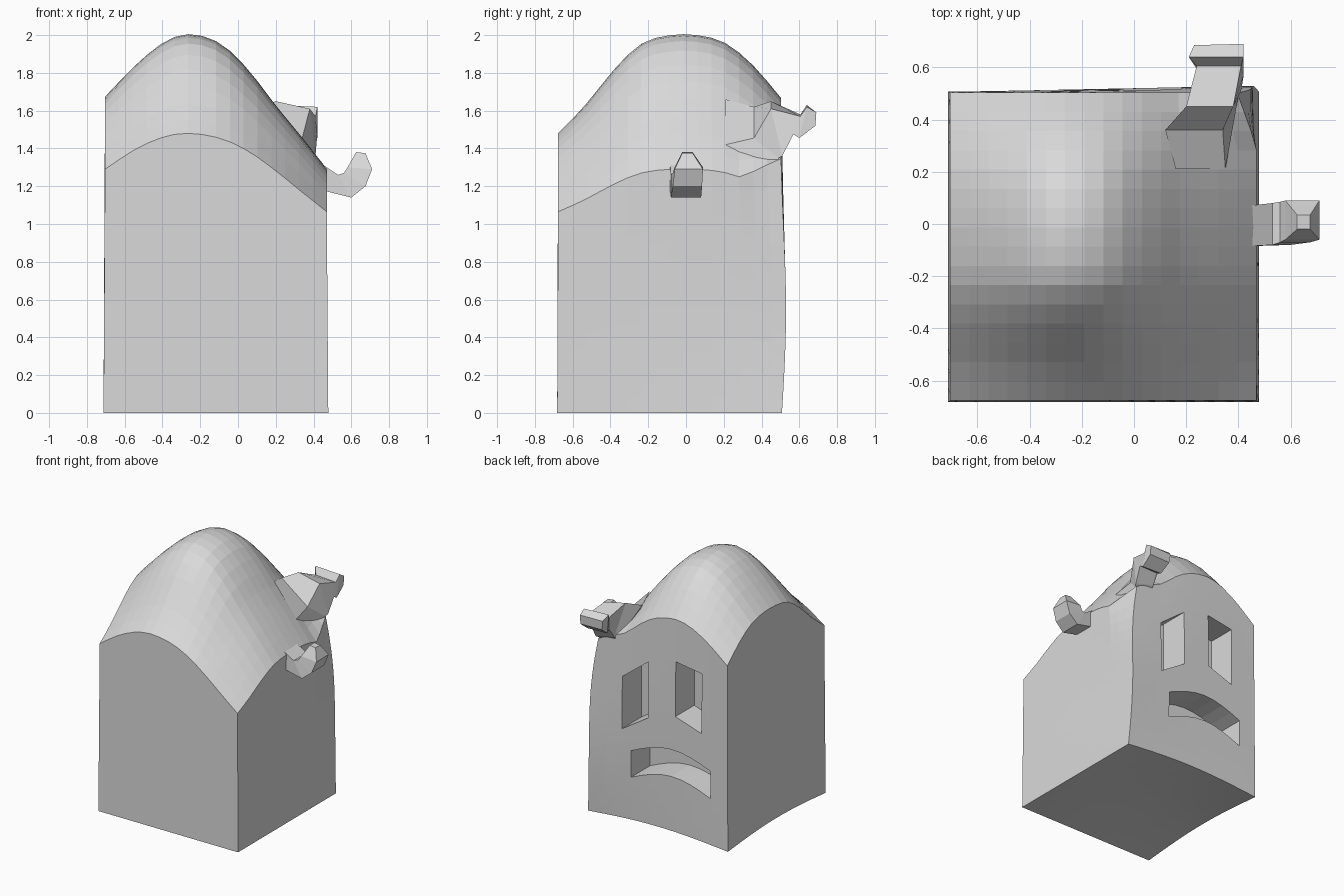
import bpy, bmesh, math

if "Cube" in bpy.data.objects:
    bpy.data.objects.remove(bpy.data.objects["Cube"])

stone = bpy.data.materials.new("plain_grey")
stone.diffuse_color = (0.7, 0.7, 0.7, 1)
stone.use_nodes = True
stone.node_tree.nodes["Principled BSDF"].inputs["Base Color"].default_value = stone.diffuse_color


def finish(bm, name):
    bmesh.ops.recalc_face_normals(bm, faces=bm.faces)
    me = bpy.data.meshes.new(name)
    bm.to_mesh(me)
    bm.free()
    me.materials.append(stone)
    ob = bpy.data.objects.new(name, me)
    bpy.context.collection.objects.link(ob)
    return ob


def loft(name, sections):
    """Closed skin through a list of four-point sections."""
    bm = bmesh.new()
    rings = [[bm.verts.new(p) for p in s] for s in sections]
    for a, b in zip(rings, rings[1:]):
        for i in range(4):
            j = (i + 1) % 4
            bm.faces.new((a[i], a[j], b[j], b[i]))
    bm.faces.new(rings[0])
    bm.faces.new(rings[-1])
    return finish(bm, name)


def curve(xs, ys, x):
    """Smooth (Hermite) interpolation through the profile points."""
    n = len(xs)
    i = 0
    while i < n - 2 and x > xs[i + 1]:
        i += 1

    def slope(k):
        a, b = max(k - 1, 0), min(k + 1, n - 1)
        return (ys[b] - ys[a]) / (xs[b] - xs[a])
    d = xs[i + 1] - xs[i]
    t = (x - xs[i]) / d
    return ((1 + 2 * t) * (1 - t) ** 2 * ys[i] + t * (1 - t) ** 2 * d * slope(i)
            + t * t * (3 - 2 * t) * ys[i + 1] + t * t * (t - 1) * d * slope(i + 1))


# Domed top: front edge profile, ridge profile and the blend between them
PX = [-.712, -.55, -.4, -.27, -.1, .05, .2, .35, .478]
FRONT = [1.29, 1.395, 1.46, 1.48, 1.455, 1.39, 1.285, 1.165, 1.065]
RIDGE = [1.67, 1.835, 1.955, 2.0, 1.955, 1.82, 1.63, 1.45, 1.29]
PY = [-.682, -.55, -.36, -.23, -.08, .06, .21, .36, .508]
BLEND = [0, .26, .7, .92, 1, 1, .92, .69, .36]


def top(x, y):
    f, r = curve(PX, FRONT, x), curve(PX, RIDGE, x)
    return f + (r - f) * curve(PY, BLEND, y)


# Body: subdivided box pulled up to the dome, sides slightly warped
bm = bmesh.new()
bmesh.ops.create_cube(bm, size=1)
bmesh.ops.subdivide_edges(bm, edges=bm.edges, cuts=15, use_grid_fill=True)
for v in bm.verts:
    u, w, h = (c + .5 for c in v.co)
    x, y = -.712 + 1.19 * u, -.682 + 1.19 * w
    wave = math.sin(math.pi * h)
    # upper back corner rises towards the arm growing out of it
    k = max(0, (y - .3) / .208) * max(0, (x - .15) / .328) * h ** 8
    lift = .035 * (math.sin(math.pi * u) * w + math.sin(math.pi * w) * (1 - u))
    z = h * top(x, y) + .2 * k + lift * (1 - h) ** 4
    y += .024 * wave * u * max(0, w - .5) * 2 + .005 * (1 - 2 * w) * h
    x += -.018 * wave * u * w - .075 * k + .008 * (1 - 2 * u) * h
    v.co = (x, y, z)
body = finish(bm, "body")


# Face carved into the back: two slanted eyes and a frowning mouth
def slot(x, low, high):
    return [(x, .285, low), (x, .75, low), (x, .75, high), (x, .285, high)]


cutters = [
    loft("eye_cutter_a", [slot(-.04, .855, 1.285), slot(.18, .715, 1.115)]),
    loft("eye_cutter_b", [slot(-.49, .85, 1.31), slot(-.27, .925, 1.345)]),
]
mouth = []
for i in range(9):
    t = i / 8
    arc = .09 * math.sin(math.pi * t)
    mouth.append(slot(-.565 + .67 * t, .37 - .01 * t + arc, .58 - .015 * t + arc))
cutters.append(loft("mouth_cutter", mouth))
for c in cutters:
    m = body.modifiers.new(c.name, 'BOOLEAN')
    m.operation, m.solver, m.object = 'DIFFERENCE', 'EXACT', c
    c.hide_render = True
dg = bpy.context.evaluated_depsgraph_get()
carved = bpy.data.meshes.new_from_object(body.evaluated_get(dg))
body.modifiers.clear()
body.data = carved
for c in cutters:
    bpy.data.objects.remove(c)


# Side arm: a curled stub (inner x, z, outer x, z, y low, y high)
def curl(xi, zi, xo, zo, y0, y1):
    return [(xi, y0, zi), (xi, y1, zi), (xo, y1, zo), (xo, y0, zo)]


loft("side_arm", [
    curl(.44, 1.32, .44, 1.18, -.085, .07),
    curl(.53, 1.26, .60, 1.14, -.08, .08),
    curl(.56, 1.27, .675, 1.20, -.07, .085),
    curl(.58, 1.30, .71, 1.29, -.06, .09),
    curl(.625, 1.38, .675, 1.375, -.02, .035),
])

# Corner arm: root swelling out of the body, stub and flared tip
loft("corner_arm", [
    [(.16, .21, 1.66), (.35, .21, 1.42), (.37, .47, 1.25), (.25, .47, 1.25)],
    [(.12, .36, 1.62), (.34, .36, 1.455), (.40, .49, 1.35), (.25, .49, 1.36)],
    [(.20, .45, 1.65), (.38, .45, 1.61), (.41, .51, 1.36), (.25, .515, 1.40)],
    [(.24, .605, 1.58), (.41, .605, 1.57), (.42, .568, 1.475), (.26, .565, 1.475)],
    [(.21, .64, 1.63), (.42, .64, 1.62), (.42, .60, 1.455), (.25, .60, 1.46)],
    [(.23, .685, 1.59), (.42, .69, 1.59), (.42, .685, 1.52), (.24, .68, 1.52)],
])
